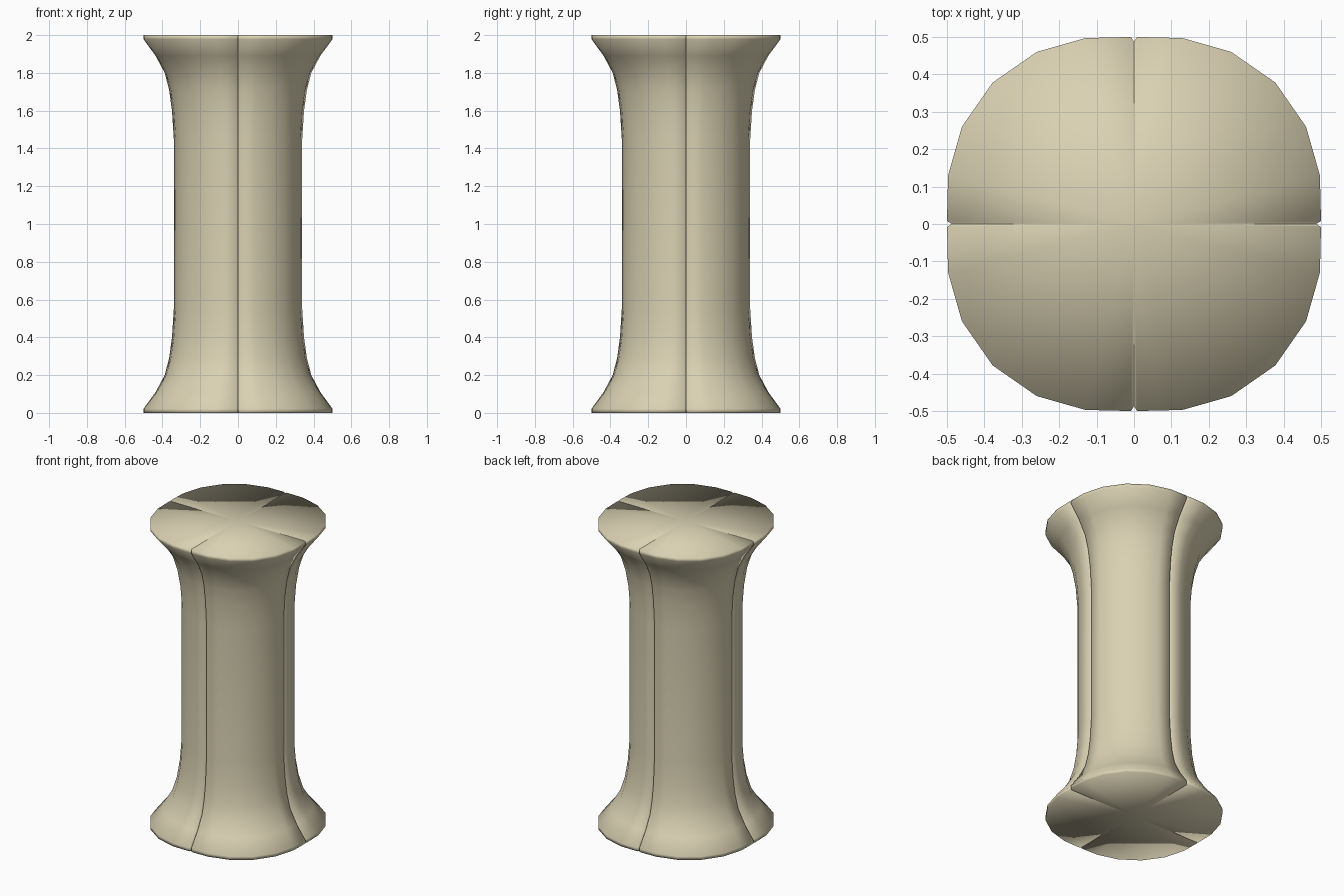
import bpy, math

if "Cube" in bpy.data.objects:
    bpy.data.objects.remove(bpy.data.objects["Cube"])

stone = bpy.data.materials.new("pale_sandstone")
stone.diffuse_color = (0.70, 0.64, 0.45, 1)
stone.use_nodes = True
stone.node_tree.nodes["Principled BSDF"].inputs["Base Color"].default_value = stone.diffuse_color

# Flared end outline of one quarter (seam groove at both ends)
rim = [(0.487, 0.0), (0.5, 0.008), (0.497, 0.13), (0.46, 0.26), (0.378, 0.378),
       (0.26, 0.46), (0.13, 0.497), (0.008, 0.5), (0.0, 0.487)]

# Height from the nearest end, flare amount (1 = rim, 0 = round shaft)
half = [(0.0, 1.0), (0.022, 1.0), (0.11, 0.6), (0.2, 0.30), (0.29, 0.155),
        (0.4, 0.06), (0.55, 0.0)]
profile = half + [(2 - z, t) for z, t in reversed(half)]


def ring(z, t):
    """Blend between the round shaft and the flared rim."""
    pts = []
    for i, (x, y) in enumerate(rim):
        a = math.atan2(y, x)
        r = 0.33 if i in (0, len(rim) - 1) else 0.34
        if i in (1, len(rim) - 2):
            a = 0.018 if i == 1 else math.pi / 2 - 0.018
        sx, sy = r * math.cos(a), r * math.sin(a)
        pts.append((sx + (x - sx) * t, sy + (y - sy) * t, z))
    return pts


# Column quarter: shaft wall plus fan caps, smooth over the rims
n = len(rim)
verts = [p for z, t in profile for p in ring(z, t)]
faces = []
for j in range(len(profile) - 1):
    for i in range(n - 1):
        a = j * n + i
        faces.append((a, a + 1, a + n + 1, a + n))
bottom, top = len(verts), len(verts) + 1
verts += [(0, 0, 0), (0, 0, 2)]
last = (len(profile) - 1) * n
for i in range(n - 1):
    faces.append((bottom, i + 1, i))
    faces.append((top, last + i, last + i + 1))

mesh = bpy.data.meshes.new("column_quarter")
mesh.from_pydata(verts, [], faces)
mesh.materials.append(stone)
mesh.polygons.foreach_set("use_smooth", [True] * len(faces))
mesh.update()

# Four quarters around the axis
for k in range(4):
    ob = bpy.data.objects.new(f"column_quarter_{k + 1}", mesh)
    ob.rotation_euler.z = k * math.pi / 2
    bpy.context.collection.objects.link(ob)
